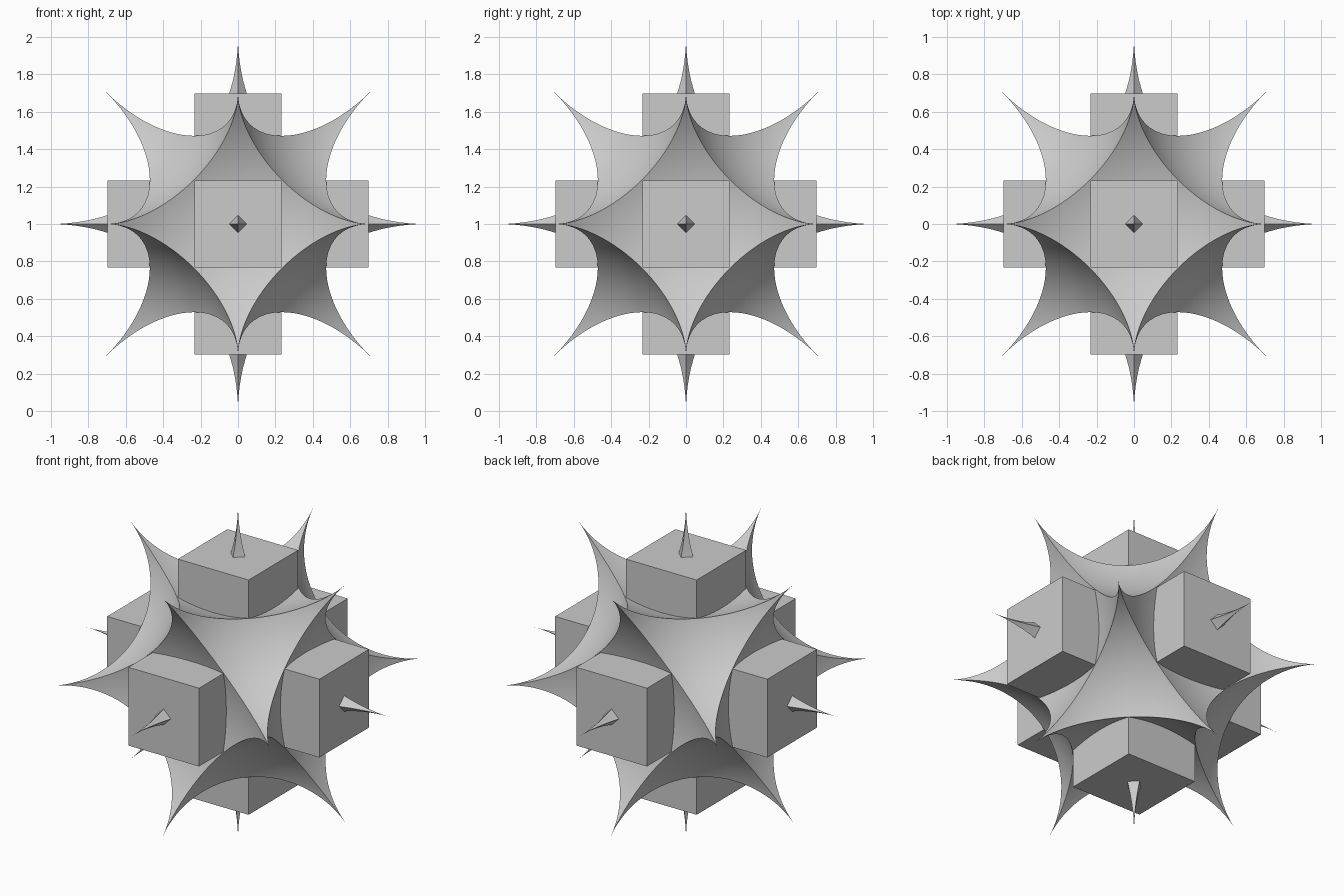
import bpy, bmesh, math
from itertools import product
from mathutils import Vector

if "Cube" in bpy.data.objects:
    bpy.data.objects.remove(bpy.data.objects["Cube"])

N = 32                      # divisions along each edge
CENTRE = Vector((0, 0, 1))


def bend(p):
    """Pull a point of a flat-faced solid inward so faces become concave sphere patches."""
    return p / (1 + math.sqrt(max(0.0, 1 - p.length_squared)))


def ease(*w):
    """Crowd samples toward the corners so the needle tips stay smooth."""
    s = [x * x for x in w]
    return [x / sum(s) for x in s]


def add_triangle(bm, a, b, c):
    grid = {}
    for i in range(N + 1):
        for j in range(N + 1 - i):
            u, v, w = ease(i, j, N - i - j)
            grid[i, j] = bm.verts.new(bend(a * u + b * v + c * w))
    for i in range(N):
        for j in range(N - i):
            bm.faces.new((grid[i, j], grid[i + 1, j], grid[i, j + 1]))
            if i + j < N - 1:
                bm.faces.new((grid[i + 1, j], grid[i + 1, j + 1], grid[i, j + 1]))


def add_square(bm, a, b, c, d):
    grid = {}
    for i, j in product(range(N + 1), repeat=2):
        u, u1 = ease(i, N - i)
        v, v1 = ease(j, N - j)
        grid[i, j] = bm.verts.new(bend((a * u1 + b * u) * v1 + (d * u1 + c * u) * v))
    for i, j in product(range(N), repeat=2):
        bm.faces.new((grid[i, j], grid[i + 1, j], grid[i + 1, j + 1], grid[i, j + 1]))


def finish(bm, name, smooth):
    bmesh.ops.remove_doubles(bm, verts=bm.verts, dist=1e-6)
    bmesh.ops.recalc_face_normals(bm, faces=bm.faces)
    mesh = bpy.data.meshes.new(name)
    bm.to_mesh(mesh)
    bm.free()
    obj = bpy.data.objects.new(name, mesh)
    obj.location = CENTRE
    bpy.context.collection.objects.link(obj)
    if smooth:
        bpy.ops.object.select_all(action='DESELECT')
        obj.select_set(True)
        bpy.context.view_layer.objects.active = obj
        bpy.ops.object.shade_smooth_by_angle(angle=math.radians(35))


AXES = [Vector((1, 0, 0)), Vector((0, 1, 0)), Vector((0, 0, 1))]
SIGNS = list(product((-1, 1), repeat=3))

# Twelve-pointed concave star: 8 triangular and 6 square dished faces
bm = bmesh.new()
R = math.sqrt(0.5)
for sx, sy, sz in SIGNS:
    x, y, z = AXES[0] * sx * R, AXES[1] * sy * R, AXES[2] * sz * R
    add_triangle(bm, x + y, y + z, z + x)
for k, s in product(range(3), (-1, 1)):
    n, p, q = AXES[k] * s * R, AXES[(k + 1) % 3] * R, AXES[(k + 2) % 3] * R
    add_square(bm, n + p, n + q, n - p, n - q)
finish(bm, "twelve_point_star", True)

# Six-pointed concave star whose needles pierce the box ends
bm = bmesh.new()
for sx, sy, sz in SIGNS:
    add_triangle(bm, AXES[0] * sx, AXES[1] * sy, AXES[2] * sz)
finish(bm, "six_point_star", True)

# Cross of cubes: a central cube with every face extruded by its own width
bm = bmesh.new()
side = 1.395 / 3
bmesh.ops.create_cube(bm, size=side)
for face in list(bm.faces):
    n = face.normal.copy()
    new = bmesh.ops.extrude_discrete_faces(bm, faces=[face])["faces"][0]
    bmesh.ops.translate(bm, verts=new.verts, vec=n * side)
finish(bm, "cube_cross", False)
